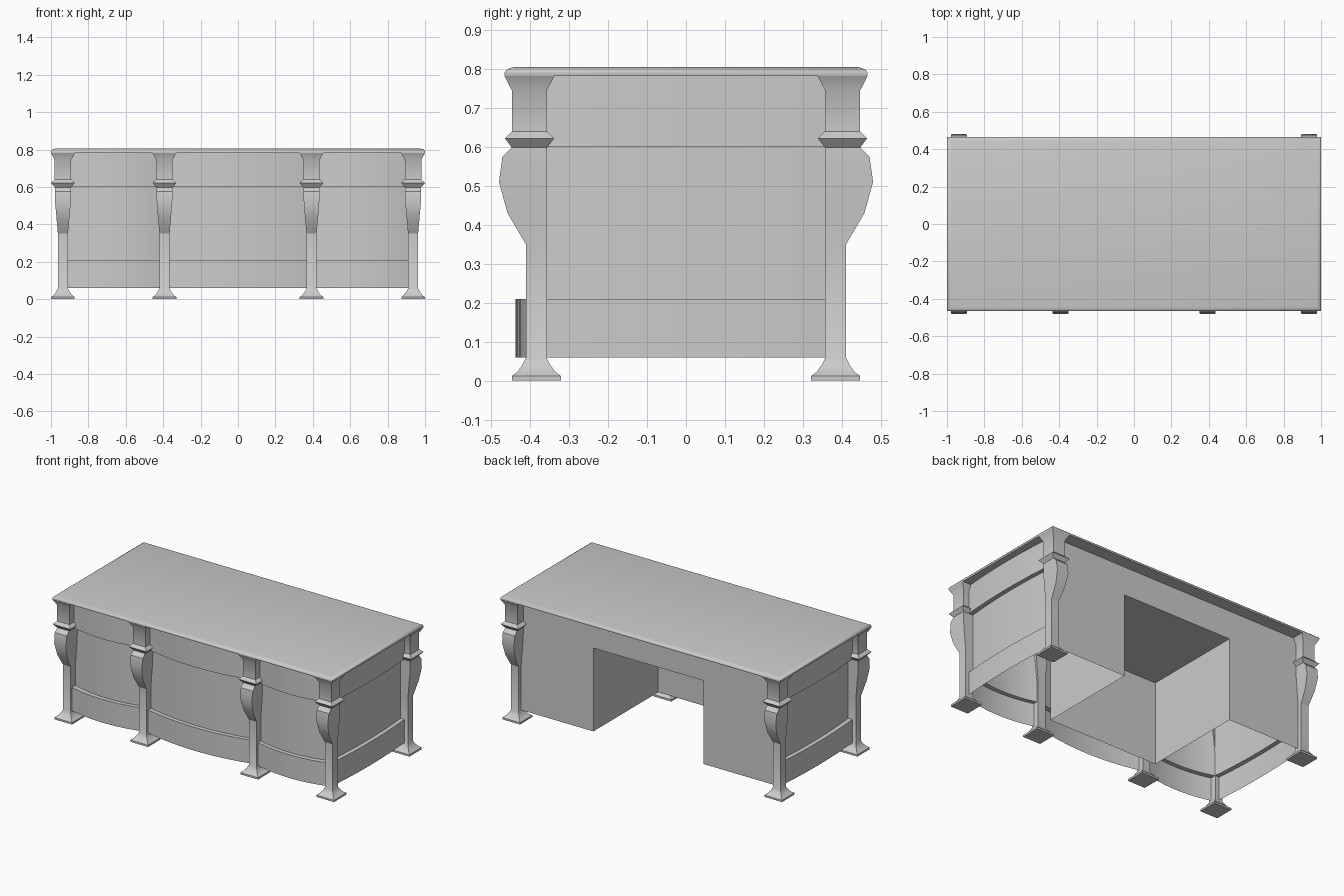
import bpy, math

if "Cube" in bpy.data.objects:
    bpy.data.objects.remove(bpy.data.objects["Cube"])

def make(name, verts, faces, angle=30):
    me = bpy.data.meshes.new(name)
    me.from_pydata(verts, [], faces)
    me.update()
    ob = bpy.data.objects.new(name, me)
    bpy.context.collection.objects.link(ob)
    bpy.ops.object.select_all(action='DESELECT')
    ob.select_set(True)
    bpy.context.view_layer.objects.active = ob
    bpy.ops.object.shade_smooth_by_angle(angle=math.radians(angle))
    return ob

def rect_loft(name, rings, angle=30):
    """Stack of rectangles (z, x0, x1, y0, y1), capped at both ends."""
    verts, faces = [], [(3, 2, 1, 0)]
    for z, x0, x1, y0, y1 in rings:
        verts += [(x0, y0, z), (x1, y0, z), (x1, y1, z), (x0, y1, z)]
    for r in range(len(rings) - 1):
        for i in range(4):
            a, b = r * 4 + i, r * 4 + (i + 1) % 4
            faces.append((a, b, b + 4, a + 4))
    n = len(verts)
    faces.append((n - 4, n - 3, n - 2, n - 1))
    return make(name, verts, faces, angle)

# Desk top with a rounded upper edge
TOP = [(.782, .998, .465), (.79, 1.0, .466), (.797, .997, .461),
       (.802, .988, .452), (.805, .975, .44)]
rect_loft("desk_top", [(z, -x, x, -y, y) for z, x, y in TOP], 50)

# Legs: z, half width, outer reach, inner reach (front to back)
LEG = [(0, .063, .447, .321), (.012, .063, .447, .321),
       (.022, .049, .433, .335), (.04, .036, .42, .348), (.058, .027, .411, .357),
       (.35, .027, .411, .357), (.43, .034, .458, .357), (.51, .041, .48, .357),
       (.575, .043, .471, .357), (.598, .043, .447, .357),
       (.622, .064, .465, .338), (.64, .044, .447, .357),
       (.745, .044, .447, .357), (.782, .064, .466, .338)]

def leg(name, x, side):
    rings = []
    for z, h, outer, inner in LEG:
        y0, y1 = sorted((side * outer, side * inner))
        rings.append((z, x - h, x + h, y0, y1))
    rect_loft(name, rings)

XO, XI, YB, YF = .936, .393, .384, .387
for s, tag in ((-1, "left"), (1, "right")):
    leg("front_outer_leg_" + tag, s * XO, -1)
    leg("front_inner_leg_" + tag, s * XI, -1)
    leg("back_leg_" + tag, s * XO, 1)

# Body shell: bowed sides and three bowed front bays, recessed between frieze and plinth
N = 12
def outline(d):
    x, y = XO - d, YF - d
    segs = [((-x, YB), (-x, -y), (-1, 0), .018),
            ((-x, -y), (-XI, -y), (0, -1), .042),
            ((-XI, -y), (XI, -y), (0, -1), .051),
            ((XI, -y), (x, -y), (0, -1), .042),
            ((x, -y), (x, YB), (1, 0), .018)]
    pts = []
    for a, b, nrm, bow in segs:
        for i in range(N + 1):
            t = i / N
            k = bow * 4 * t * (1 - t)
            pts.append((a[0] + (b[0] - a[0]) * t + nrm[0] * k,
                        a[1] + (b[1] - a[1]) * t + nrm[1] * k))
    return pts

ROWS = [(.783, 0), (.6, 0), (.6, .028), (.21, .028), (.21, 0), (.06, 0)]
verts, faces = [], []
for z, d in ROWS:
    verts += [(x, y, z) for x, y in outline(d)]
n = len(verts) // len(ROWS)
for r in range(len(ROWS) - 1):
    for i in range(n - 1):
        if (i + 1) % (N + 1):
            a = r * n + i
            faces.append((a, a + n, a + n + 1, a + 1))
make("body_shell", verts, faces)

# Back panel with kneehole lining
KY, KZ, Z0, Z1 = -.278, .598, .06, .783
verts = [(x, YB, z) for z in (Z0, KZ, Z1) for x in (-XO, -XI, XI, XO)]
verts += [(x, KY, z) for z in (Z0, KZ) for x in (-XI, XI)]
faces = [(1, 0, 4, 5), (3, 2, 6, 7), (5, 4, 8, 9), (6, 5, 9, 10), (7, 6, 10, 11),
         (1, 5, 14, 12), (6, 2, 13, 15), (12, 14, 15, 13), (5, 6, 15, 14)]
make("back_panel_and_kneehole", verts, faces)
